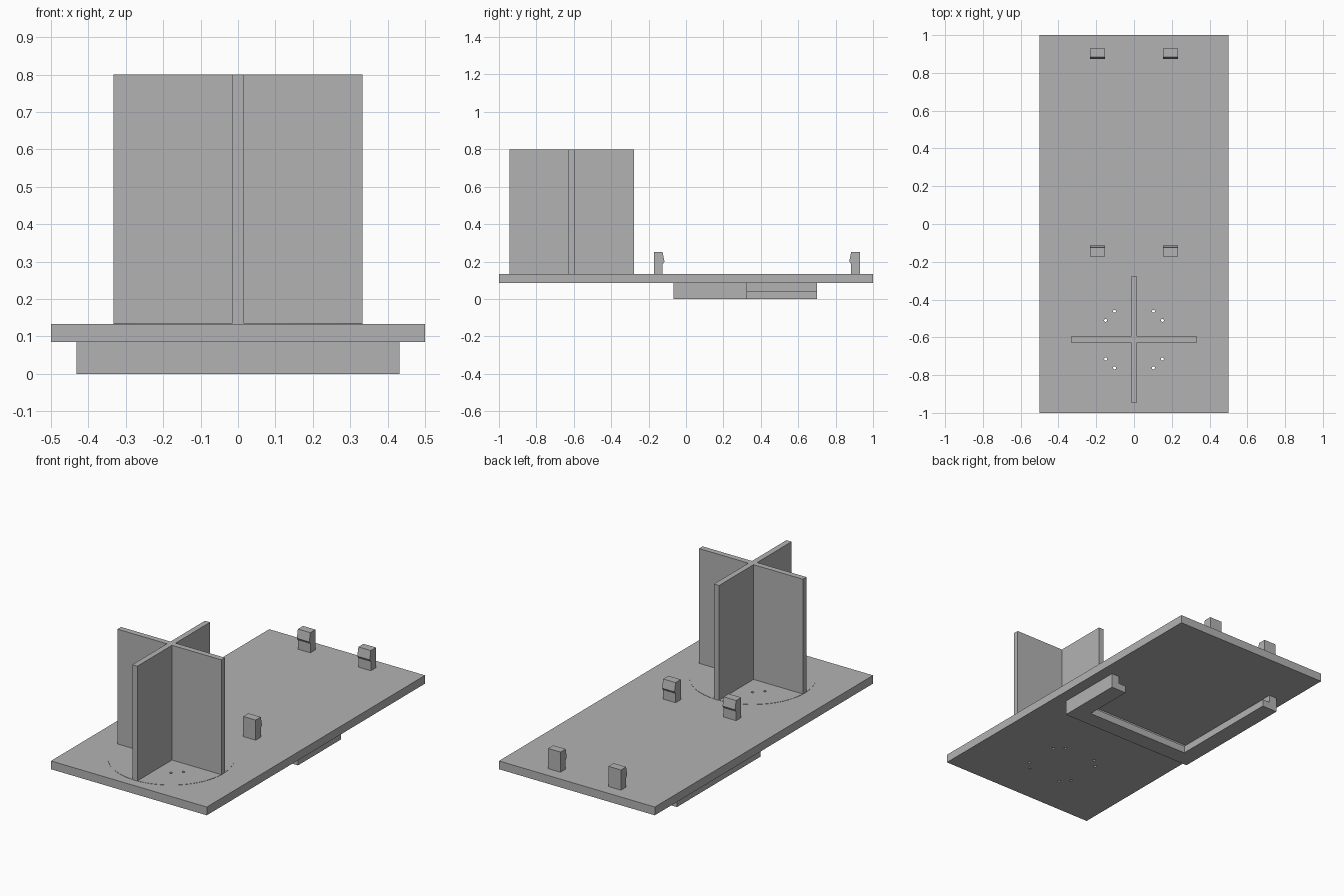
import bpy, bmesh
from mathutils import Matrix, Vector

if "Cube" in bpy.data.objects:
    bpy.data.objects.remove(bpy.data.objects["Cube"])

GREY = (0.45, 0.45, 0.45, 1)
grey = bpy.data.materials.new("plain grey")
grey.use_nodes = True
grey.diffuse_color = GREY
grey.node_tree.nodes["Principled BSDF"].inputs["Base Color"].default_value = GREY


def finish(name, bm):
    """Turn a bmesh into a named grey object."""
    bmesh.ops.recalc_face_normals(bm, faces=bm.faces)
    mesh = bpy.data.meshes.new(name)
    bm.to_mesh(mesh)
    bm.free()
    mesh.materials.append(grey)
    obj = bpy.data.objects.new(name, mesh)
    bpy.context.collection.objects.link(obj)
    return obj


def prism(name, outline, push):
    """Extrude a closed outline of 3D points along the push vector."""
    bm = bmesh.new()
    face = bm.faces.new([bm.verts.new(p) for p in outline])
    out = bmesh.ops.extrude_face_region(bm, geom=[face], use_keep_orig=True)
    moved = [v for v in out["geom"] if isinstance(v, bmesh.types.BMVert)]
    bmesh.ops.translate(bm, verts=moved, vec=Vector(push))
    return finish(name, bm)


def upright(name, outline, z0, z1):
    return prism(name, [(x, y, z0) for x, y in outline], (0, 0, z1 - z0))


def cylinders(name, centres, radius, z0, z1, sides):
    bm = bmesh.new()
    for x, y in centres:
        bmesh.ops.create_cone(bm, cap_ends=True, segments=sides, radius1=radius,
                              radius2=radius, depth=z1 - z0,
                              matrix=Matrix.Translation((x, y, (z0 + z1) / 2)))
    return finish(name, bm)


BASE, TOP = 0.085, 0.133      # underside and top of the board
POST_Y, REACH, HALF = -0.612, 0.333, 0.0165

# Board and the thin round pad under the cross
board = upright("board", [(-.5, -1), (.5, -1), (.5, 1), (-.5, 1)], BASE, TOP)
pad = cylinders("round_pad", [(0, POST_Y)], REACH, TOP, TOP + 0.0015, 96)

# Screw holes in mirrored pairs around the cross
holes = [(sx * x, POST_Y + sy * y) for sx in (-1, 1) for sy in (-1, 1)
         for x, y in ((.15, .102), (.103, .15))]
cutter = cylinders("hole_cutter", holes, 0.008, 0, 0.3, 16)
cutter.hide_render = True
for part in (board, pad):
    cut = part.modifiers.new("holes", "BOOLEAN")
    cut.object = cutter
    cut.solver = "EXACT"
    bpy.context.view_layer.objects.active = part
    bpy.ops.object.modifier_apply(modifier=cut.name)
bpy.data.objects.remove(cutter)

# Tall cross post: one quarter of the plus outline turned four times
plus = []
x, y = Vector((REACH, -HALF)), Vector((REACH, HALF))
corner = Vector((HALF, HALF))
for turn in range(4):
    for p in (x, y, corner):
        plus.append((p.x, p.y + POST_Y))
    x, y, corner = [Vector((-p.y, p.x)) for p in (x, y, corner)]
upright("cross_post", plus, TOP + 0.0015, 0.80)


# Slot rail under the board: J-shaped wall with a wider lip at the bottom
def rail(name, thick, z0, z1):
    side, front, back, short = 0.432, -0.067, 0.70, 0.327
    inner = side - thick
    upright(name, [(-side, front), (side, front), (side, short), (inner, short),
                   (inner, front + thick), (-inner, front + thick),
                   (-inner, back), (-side, back)], z0, z1)


rail("rail_lip", 0.097, 0, 0.042)
rail("rail_wall", 0.05, 0.042, BASE)

# Four snap clips with teeth facing each other
clip = [(0, TOP), (.047, TOP), (.047, .185), (.057, .2), (.047, .25), (0, .25)]
for end, y0, way in (("front", -0.172, 1), ("back", 0.93, -1)):
    for side, x0 in (("left", 0.154), ("right", -0.234)):
        prism(f"{end}_{side}_clip", [(x0, y0 + way * d, z) for d, z in clip],
              (0.08, 0, 0))
